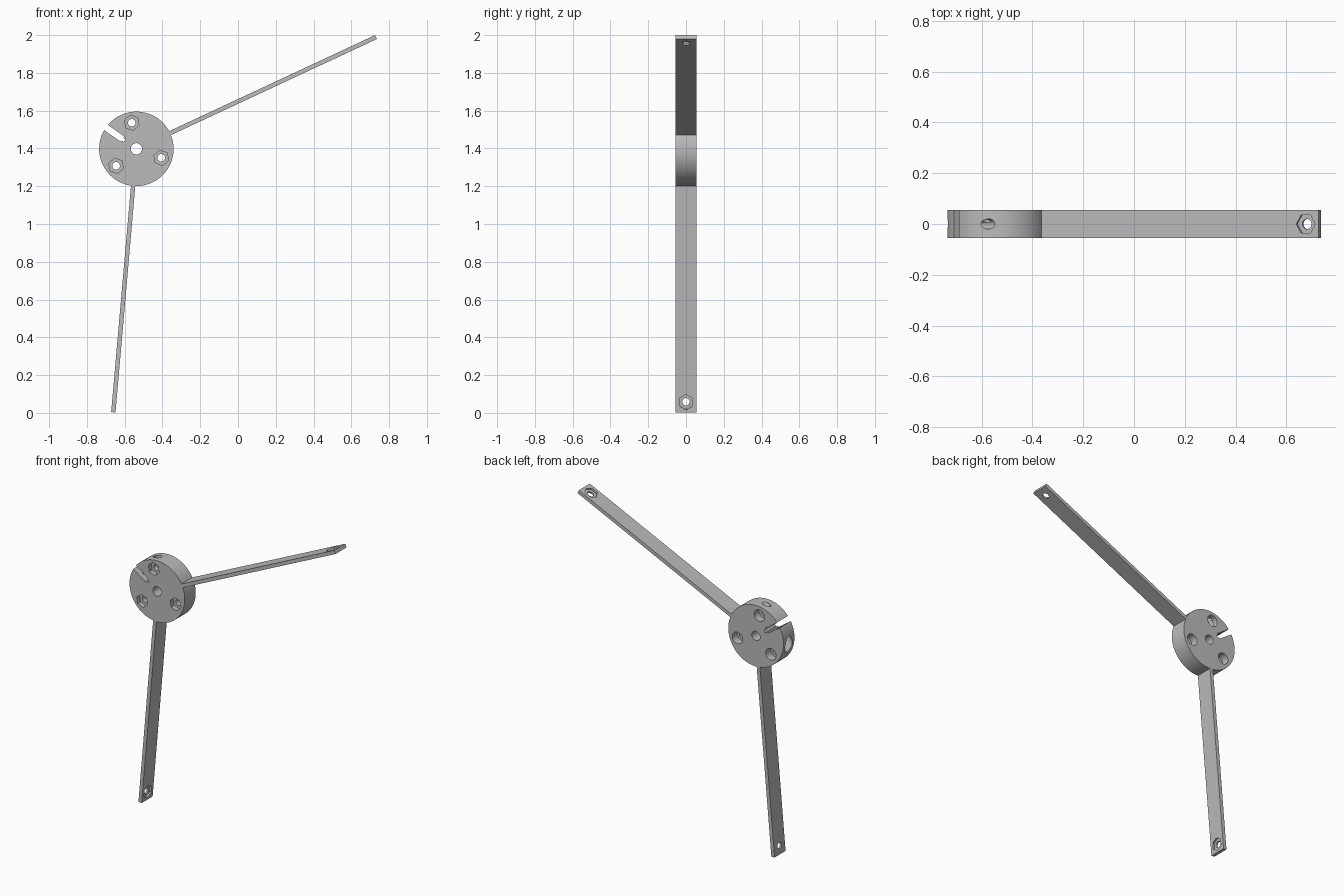
import bpy
import bmesh
import math
from mathutils import Vector

if "Cube" in bpy.data.objects:
    bpy.data.objects.remove(bpy.data.objects["Cube"])

HUB = Vector((-0.538, 0, 1.398))      # hub centre
R, HALF_Y = 0.197, 0.056              # hub radius, half depth
ARM_LEN, ARM_T = 1.40, 0.023          # arm tip radius, arm thickness
HOLE_R, NUT_R, HEAD_R = 0.02, 0.041, 0.037
Y = Vector((0, 1, 0))

grey = bpy.data.materials.new("plain grey")
grey.diffuse_color = (0.5, 0.5, 0.5, 1)
grey.use_nodes = True
grey.node_tree.nodes["Principled BSDF"].inputs["Base Color"].default_value = grey.diffuse_color


def u(deg):
    a = math.radians(deg)
    return Vector((math.cos(a), 0, math.sin(a)))


def solid(name, outline, vec):
    """Extrude a flat outline along a vector."""
    bm = bmesh.new()
    face = bm.faces.new([bm.verts.new(p) for p in outline])
    ext = bmesh.ops.extrude_face_region(bm, geom=[face], use_keep_orig=True)
    verts = [g for g in ext["geom"] if isinstance(g, bmesh.types.BMVert)]
    bmesh.ops.translate(bm, verts=verts, vec=vec)
    bmesh.ops.recalc_face_normals(bm, faces=bm.faces)
    mesh = bpy.data.meshes.new(name)
    bm.to_mesh(mesh)
    bm.free()
    mesh.materials.append(grey)
    ob = bpy.data.objects.new(name, mesh)
    bpy.context.collection.objects.link(ob)
    return ob


def prism(name, p0, p1, r, n, first):
    """n-sided prism from p0 to p1, with its first corner towards 'first'."""
    axis = p1 - p0
    side = axis.normalized().cross(first)
    ring = [p0 + r * (math.cos(t) * first + math.sin(t) * side)
            for t in (2 * math.pi * i / n for i in range(n))]
    return solid(name, ring, axis)


def slab(name, deg, r0, r1, thick, half_y):
    """Radial flat bar between two radii."""
    d, n = u(deg), u(deg + 90) * thick / 2
    pts = [HUB + d * r0 - n, HUB + d * r1 - n, HUB + d * r1 + n, HUB + d * r0 + n]
    return solid(name, [p - Y * half_y for p in pts], Y * 2 * half_y)


def cut(ob, cutter):
    mod = ob.modifiers.new("cut", 'BOOLEAN')
    mod.operation, mod.solver, mod.object = 'DIFFERENCE', 'EXACT', cutter
    bpy.context.view_layer.objects.active = ob
    bpy.ops.object.modifier_apply(modifier=mod.name)
    bpy.data.objects.remove(cutter)


def smooth(ob):
    bpy.ops.object.select_all(action='DESELECT')
    ob.select_set(True)
    bpy.context.view_layer.objects.active = ob
    bpy.ops.object.shade_smooth_by_angle(angle=math.radians(30))


# Hub disc with centre bore
hub = prism("hub", HUB - Y * HALF_Y, HUB + Y * HALF_Y, R, 96, u(0))
cut(hub, prism("bore", HUB - Y * 0.1, HUB + Y * 0.1, 0.03, 32, u(0)))

# Three bolt holes: hexagon nut recess in front, round head recess behind
for deg in (100, 220, 340):
    c = HUB + u(deg) * 0.14
    cut(hub, prism("bolt_hole", c - Y * 0.1, c + Y * 0.1, HOLE_R, 32, u(deg)))
    cut(hub, prism("nut_recess", c - Y * 0.1, c - Y * 0.026, NUT_R, 6, u(deg)))
    cut(hub, prism("head_recess", c + Y * 0.006, c + Y * 0.1, HEAD_R, 32, u(deg)))

# Empty arm slot with a narrow inner step
cut(hub, slab("slot", 145, 0.09, 0.3, 0.034, 0.1))
cut(hub, slab("slot_step", 145, 0.075, 0.1, 0.016, 0.1))

# Clamp screw hole crossing the slot, with a wide head recess on one side
c, across = HUB + u(145) * 0.14, u(55)
cut(hub, prism("screw_hole", c - across * 0.25, c + across * 0.25, HOLE_R, 32, Y))
cut(hub, prism("screw_recess", c - across * 0.25, c - across * 0.075, HEAD_R, 32, Y))
smooth(hub)

# Two arms, each with a hole and hexagon nut recess near the tip
for name, deg in (("upper_arm", 25), ("lower_arm", 265)):
    arm = slab(name, deg, 0.1966, ARM_LEN, ARM_T, HALF_Y)
    c, n = HUB + u(deg) * (ARM_LEN - 0.055), u(deg + 90)
    cut(arm, prism("tip_hole", c - n * 0.1, c + n * 0.1, HOLE_R, 32, u(deg)))
    cut(arm, prism("tip_recess", c, c + n * 0.1, NUT_R, 6, u(deg)))
    smooth(arm)
